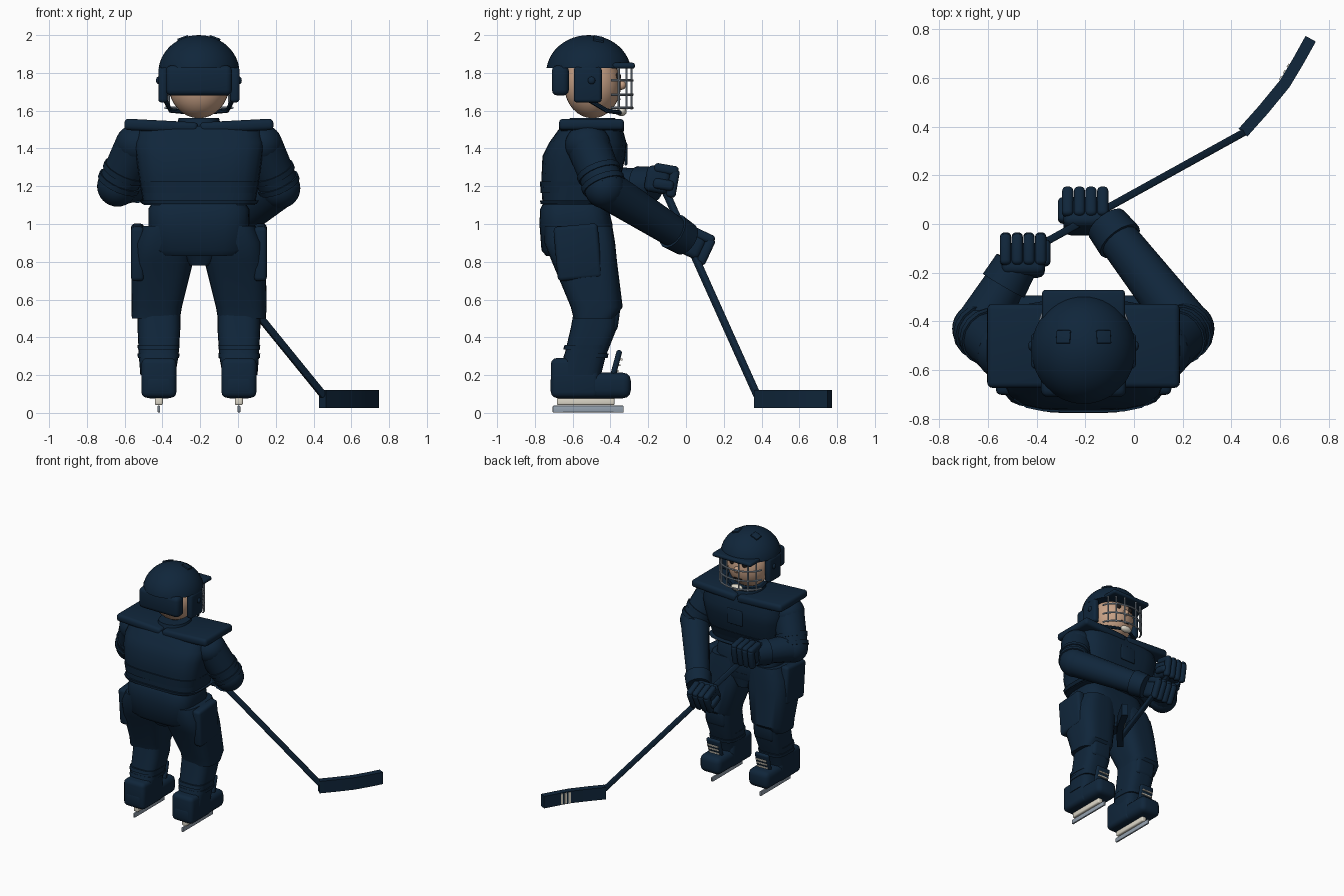
import bpy, bmesh, math
from mathutils import Vector, Matrix, Euler

if "Cube" in bpy.data.objects:
    bpy.data.objects.remove(bpy.data.objects["Cube"])

CX = -0.207  # body centre line


def mat(name, rgb):
    m = bpy.data.materials.new(name)
    m.diffuse_color = (*rgb, 1)
    m.use_nodes = True
    m.node_tree.nodes["Principled BSDF"].inputs["Base Color"].default_value = m.diffuse_color
    return m


NAVY = mat("navy", (0.005, 0.019, 0.043))
SKIN = mat("skin", (0.58, 0.36, 0.24))
CREAM = mat("cream", (0.72, 0.68, 0.58))
STEEL = mat("steel", (0.30, 0.36, 0.43))
DARK = mat("dark", (0.012, 0.010, 0.010))


def finish(ob, m, angle=40):
    ob.data.materials.clear()
    ob.data.materials.append(m)
    bpy.ops.object.select_all(action='DESELECT')
    ob.select_set(True)
    bpy.context.view_layer.objects.active = ob
    bpy.ops.object.shade_smooth_by_angle(angle=math.radians(angle))
    return ob


def from_bm(name, bm, m, angle=40):
    bmesh.ops.recalc_face_normals(bm, faces=bm.faces)
    me = bpy.data.meshes.new(name)
    bm.to_mesh(me)
    bm.free()
    ob = bpy.data.objects.new(name, me)
    bpy.context.collection.objects.link(ob)
    return finish(ob, m, angle)


def box(name, c, size, m=NAVY, rot=(0, 0, 0), r=0.02):
    """Rounded box with centre, full size and rotation in degrees."""
    bm = bmesh.new()
    bmesh.ops.create_cube(bm, size=1, matrix=Matrix.Diagonal((*size, 1)))
    if r:
        bmesh.ops.bevel(bm, geom=bm.edges[:], offset=min(r, min(size) * 0.45), segments=3,
                        profile=0.5, affect='EDGES')
    R = Euler([math.radians(a) for a in rot]).to_matrix().to_4x4()
    bm.transform(Matrix.Translation(c) @ R)
    return from_bm(name, bm, m)


def ball(name, c, rad, m=NAVY, cut=None, seg=32):
    """Ellipsoid, optionally cut flat underneath at height cut."""
    bm = bmesh.new()
    bmesh.ops.create_uvsphere(bm, u_segments=seg, v_segments=seg // 2, radius=1)
    bm.transform(Matrix.Translation(c) @ Matrix.Diagonal((*rad, 1)))
    if cut is not None:
        g = bm.verts[:] + bm.edges[:] + bm.faces[:]
        bmesh.ops.bisect_plane(bm, geom=g, plane_co=(0, 0, cut), plane_no=(0, 0, -1), clear_outer=True)
        bmesh.ops.holes_fill(bm, edges=[e for e in bm.edges if e.is_boundary], sides=0)
    return from_bm(name, bm, m)


def loft(name, sections, m=NAVY, n=32, power=4):
    """Stack of rounded rectangles: (z, x0, x1, y0, y1)."""
    bm, rings = bmesh.new(), []
    for z, x0, x1, y0, y1 in sections:
        ring = []
        for i in range(n):
            a = 2 * math.pi * (i + 0.5) / n
            c, s = math.cos(a), math.sin(a)
            k = (abs(c) ** power + abs(s) ** power) ** (-1 / power)
            ring.append(bm.verts.new(((x0 + x1) / 2 + k * c * (x1 - x0) / 2,
                                      (y0 + y1) / 2 + k * s * (y1 - y0) / 2, z)))
        rings.append(ring)
    for a, b in zip(rings, rings[1:]):
        for i in range(n):
            bm.faces.new((a[i], a[(i + 1) % n], b[(i + 1) % n], b[i]))
    bm.faces.new(rings[0])
    bm.faces.new(rings[-1])
    return from_bm(name, bm, m)


def tube(name, pts, radii, m=NAVY, res=6):
    """Round tube through points, one radius each."""
    cu = bpy.data.curves.new(name, 'CURVE')
    cu.dimensions, cu.bevel_depth, cu.bevel_resolution, cu.use_fill_caps = '3D', 1, res, True
    sp = cu.splines.new('POLY')
    sp.points.add(len(pts) - 1)
    for p, co, r in zip(sp.points, pts, radii):
        p.co, p.radius = (*co, 1), r
    ob = bpy.data.objects.new(name, cu)
    bpy.context.collection.objects.link(ob)
    bpy.ops.object.select_all(action='DESELECT')
    ob.select_set(True)
    bpy.context.view_layer.objects.active = ob
    bpy.ops.object.convert(target='MESH')
    return finish(bpy.context.object, m)


# head and face
ball("head", (CX, -0.495, 1.735), (0.16, 0.15, 0.175), SKIN)
ball("nose", (CX, -0.342, 1.735), (0.022, 0.025, 0.025), SKIN, seg=16)
tube("mouth", [(CX + x, -0.352, 1.66) for x in (-0.035, 0.035)], [0.006] * 2, DARK, 2)
loft("collar", [(1.50, -0.33, -0.085, -0.63, -0.36), (1.56, -0.315, -0.10, -0.615, -0.375)], power=2.3)

# helmet shell, brim and neck guard
ball("helmet_shell", (CX, -0.515, 1.80), (0.215, 0.225, 0.2), cut=1.825, seg=48)
box("helmet_brim", (CX, -0.335, 1.838), (0.34, 0.13, 0.032), r=0.014)
box("helmet_neck_guard", (CX, -0.665, 1.76), (0.35, 0.09, 0.16), r=0.03)

# stick-to-face cage made of arcs and uprights
def cage_point(deg, z):
    a = math.radians(deg)
    return (CX + 0.18 * math.cos(a), -0.42 + 0.137 * math.sin(a), z)


for z in (1.76, 1.685, 1.615):
    tube("cage_bar", [cage_point(d, z) for d in range(10, 171, 10)], [0.0065] * 17, STEEL, 2)
for d in (28, 50, 73, 107, 130, 152):
    tube("cage_upright", [cage_point(d, z) for z in (1.83, 1.605)], [0.006] * 2, STEEL, 2)
ball("chin_cup", (CX, -0.342, 1.595), (0.05, 0.028, 0.024), CREAM, seg=16)

# torso with waist bands, shoulder yoke and chest plate
loft("jersey", [(1.10, -0.50, 0.09, -0.76, -0.40), (1.25, -0.525, 0.115, -0.765, -0.345),
                (1.36, -0.54, 0.13, -0.76, -0.32), (1.43, -0.55, 0.14, -0.725, -0.315),
                (1.52, -0.53, 0.12, -0.66, -0.34)])
for z0, z1 in ((1.105, 1.125), (1.165, 1.225)):
    loft("jersey_band", [(z0, -0.508, 0.098, -0.77, -0.375), (z1, -0.522, 0.112, -0.773, -0.35)])
box("chest_plate", (CX, -0.318, 1.37), (0.13, 0.014, 0.12), r=0.006)
loft("seat_of_pants", [(0.83, -0.43, 0.02, -0.74, -0.40), (0.86, -0.465, 0.05, -0.765, -0.385),
                       (1.0, -0.475, 0.06, -0.776, -0.39), (1.08, -0.475, 0.06, -0.772, -0.41),
                       (1.11, -0.455, 0.04, -0.755, -0.42)])
loft("crotch", [(0.78, -0.26, -0.15, -0.68, -0.40), (0.9, -0.40, -0.01, -0.74, -0.385)])

for s in (-1, 1):
    def X(d):
        return CX + s * d

    # paired head parts
    box("helmet_ear_piece", (X(0.19), -0.52, 1.738), (0.05, 0.148, 0.19), r=0.018)
    ball("helmet_rivet", (X(0.215), -0.50, 1.76), (0.012, 0.02, 0.02), seg=16)
    box("helmet_vent", (X(0.08), -0.465, 1.972), (0.06, 0.055, 0.03), rot=(-12, s * 20, 0), r=0.004)
    ball("eye", (X(0.055), -0.361, 1.78), (0.02, 0.018, 0.02), DARK, seg=16)
    tube("chin_strap", [(X(0.18), -0.52, 1.66), (X(0.15), -0.42, 1.60), (X(0.04), -0.35, 1.59)],
         [0.012] * 3, NAVY, 2)
    box("shoulder_yoke", (X(0.20), -0.50, 1.518), (0.39, 0.345, 0.06), rot=(0, -s * 3, 0), r=0.022)

    # leg: (height, inner, outer, back, front)
    def leg_loft(name, rows):
        loft(name, [(z, *sorted((X(a), X(b))), y0, y1) for z, a, b, y0, y1 in rows], power=3.5)

    leg_loft("pant_leg", [(0.50, 0.10, 0.355, -0.595, -0.38), (0.56, 0.09, 0.358, -0.61, -0.335),
                          (0.80, 0.03, 0.355, -0.71, -0.365), (0.90, 0.02, 0.34, -0.75, -0.375),
                          (0.99, 0.02, 0.30, -0.75, -0.39)])
    box("thigh_pad", (X(0.325), -0.573, 0.85), (0.07, 0.235, 0.29), rot=(5, 0, 0), r=0.022)
    leg_loft("sock", [(0.20, 0.125, 0.31, -0.67, -0.45), (0.30, 0.108, 0.318, -0.645, -0.425),
                      (0.45, 0.098, 0.325, -0.61, -0.365), (0.56, 0.098, 0.325, -0.59, -0.355)])
    for z in (0.29, 0.335):
        leg_loft("sock_band", [(z, 0.105, 0.323, -0.65, -0.415), (z + 0.025, 0.102, 0.325, -0.643, -0.41)])
    box("knee_pad", (X(0.212), -0.395, 0.50), (0.17, 0.08, 0.14), rot=(-8, 0, 0), r=0.03)

    # skate
    box("skate_boot", (X(0.212), -0.505, 0.145), (0.18, 0.425, 0.135), r=0.04)
    box("skate_heel", (X(0.212), -0.588, 0.185), (0.185, 0.255, 0.21), r=0.03)
    box("skate_tongue", (X(0.212), -0.37, 0.26), (0.12, 0.03, 0.15), rot=(-15, 0, 0), r=0.014)
    for i in range(3):
        box("skate_lace", (X(0.212), -0.362 + 0.01 * i, 0.222 + 0.03 * i), (0.09, 0.01, 0.01),
            CREAM, r=0)
    box("blade_holder", (X(0.212), -0.531, 0.063), (0.042, 0.306, 0.045), CREAM, r=0.01)
    box("skate_blade", (X(0.212), -0.518, 0.02), (0.014, 0.375, 0.036), STEEL, r=0.004)


def arm(shoulder, elbow, wrist):
    """Sleeve with elbow bands and a glove cuff."""
    sh, el, wr = Vector(shoulder), Vector(elbow), Vector(wrist)
    ball("shoulder", sh, (0.115, 0.12, 0.11))
    tube("upper_sleeve", [sh, el], [0.115, 0.108])
    ball("elbow", el, (0.108,) * 3)
    tube("lower_sleeve", [el, wr], [0.105, 0.082])
    for f in (0.6, 0.85):
        p = sh.lerp(el, f)
        tube("sleeve_band", [p, p + (el - sh).normalized() * 0.03], [0.119, 0.117])
    d = (wr - el).normalized()
    tube("glove_cuff", [wr - d * 0.05, wr + d * 0.05], [0.098, 0.09])


arm((-0.535, -0.52, 1.42), (-0.638, -0.43, 1.20), (-0.51, -0.21, 1.21))
arm((0.12, -0.52, 1.42), (0.222, -0.43, 1.19), (-0.085, -0.035, 0.94))


def glove(c, tilt, thumb):
    """Closed padded hand: palm, four fingers and a thumb."""
    R = Euler((math.radians(tilt), 0, 0)).to_matrix()

    def part(name, off, size, r):
        box(name, Vector(c) + R @ Vector(off), size, rot=(tilt, 0, 0), r=r)

    part("glove_palm", (0, -0.025, 0), (0.18, 0.13, 0.14), 0.03)
    for i in range(4):
        x = -0.072 + 0.048 * i
        part("glove_finger", (x, 0.01, 0.062), (0.046, 0.13, 0.05), 0.018)
        part("glove_fingertip", (x, 0.058, -0.005), (0.046, 0.05, 0.15), 0.018)
    part("glove_thumb", (thumb * 0.09, 0.01, -0.02), (0.045, 0.11, 0.055), 0.02)


glove((-0.455, -0.125, 1.23), -10, 1)
glove((-0.20, 0.055, 0.885), -25, -1)

# hockey stick: square shaft and bent blade
top, heel = Vector((-0.50, -0.15, 1.265)), Vector((0.455, 0.378, 0.09))
shaft = box("stick_shaft", (0, 0, 0), (0.03, 0.036, (heel - top).length), r=0.006)
shaft.rotation_euler = (heel - top).to_track_quat('Z', 'Y').to_euler()
shaft.location = (top + heel) / 2

path = [Vector(p) for p in ((0.447, 0.375), (0.53, 0.468), (0.618, 0.575), (0.672, 0.665), (0.725, 0.76))]
bm, rows = bmesh.new(), []
for i, p in enumerate(path):
    t = (path[min(i + 1, 4)] - path[max(i - 1, 0)]).normalized()
    nrm = Vector((-t.y, t.x)) * 0.024
    rows.append([bm.verts.new((*(p + nrm * k), z)) for k, z in ((-1, 0.025), (1, 0.025), (1, 0.12), (-1, 0.12))])
for a, b in zip(rows, rows[1:]):
    for k in range(4):
        bm.faces.new((a[k], a[(k + 1) % 4], b[(k + 1) % 4], b[k]))
bm.faces.new(rows[0])
bm.faces.new(rows[-1])
bmesh.ops.bevel(bm, geom=[e for e in bm.edges if e.calc_face_angle(0) > 1], offset=0.004,
                segments=2, profile=0.5, affect='EDGES')
from_bm("stick_blade", bm, NAVY, 30)

# pale stripes on the blade's forehand face
d = (path[3] - path[2]).normalized()
for k in range(3):
    p = path[2] + d * (0.012 + 0.03 * k) + Vector((-d.y, d.x)) * 0.025
    box("blade_stripe", (*p, 0.0725), (0.016, 0.008, 0.085), CREAM,
        rot=(0, 0, math.degrees(math.atan2(d.y, d.x))), r=0)
